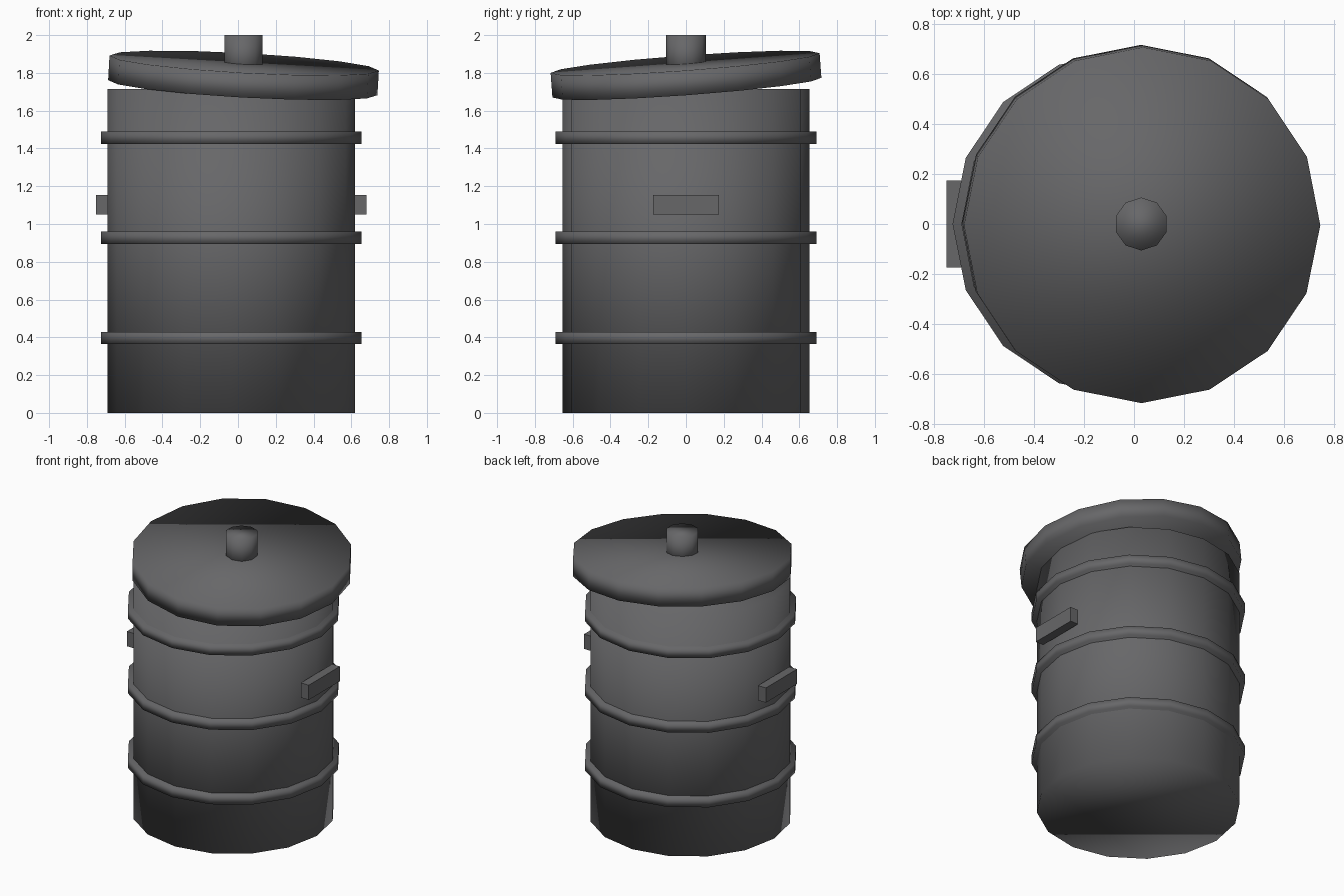
import bpy, bmesh
from math import radians
from mathutils import Matrix

cube = bpy.data.objects.get("Cube")
if cube:
    bpy.data.objects.remove(cube, do_unlink=True)

# One dark grey for every part
GREY = (0.135, 0.135, 0.14, 1)
metal = bpy.data.materials.new("dark_grey_metal")
metal.use_nodes = True
metal.diffuse_color = GREY
metal.node_tree.nodes["Principled BSDF"].inputs["Base Color"].default_value = GREY


def finish(name, bm, location, rotation=(0, 0, 0), smooth=True):
    mesh = bpy.data.meshes.new(name)
    bm.to_mesh(mesh)
    bm.free()
    for face in mesh.polygons:
        face.use_smooth = smooth
    mesh.materials.append(metal)
    obj = bpy.data.objects.new(name, mesh)
    obj.location = location
    obj.rotation_euler = rotation
    bpy.context.collection.objects.link(obj)


def cylinder(name, sides, radius, height, location, rotation=(0, 0, 0)):
    bm = bmesh.new()
    bmesh.ops.create_cone(bm, cap_ends=True, segments=sides, radius1=radius,
                          radius2=radius, depth=height)
    finish(name, bm, location, rotation)


def box(name, size, location):
    bm = bmesh.new()
    bmesh.ops.create_cube(bm, size=1, matrix=Matrix.Diagonal((*size, 1)))
    finish(name, bm, location, smooth=False)


CENTER = -0.036
RADIUS = 0.655
HEIGHT = 1.715

# Body
cylinder("body", 16, RADIUS, HEIGHT, (CENTER, 0, HEIGHT / 2))

# Raised bands around the body
for label, z in (("lower", 0.397), ("middle", 0.927), ("upper", 1.457)):
    cylinder(label + "_band", 16, 0.69, 0.065, (CENTER, 0, z))

# Side handles
for label, side in (("left", 1), ("right", -1)):
    box(label + "_handle", (0.062, 0.35, 0.105),
        (CENTER + side * (RADIUS + 0.029), 0, 1.102))

# Lid resting askew, with an upright knob
LID_X = 0.029
cylinder("lid", 16, 0.714, 0.131, (LID_X, 0, 1.787), (radians(4.2), radians(3.2), 0))
cylinder("lid_knob", 10, 0.106, 0.21, (LID_X, 0, 1.895))
